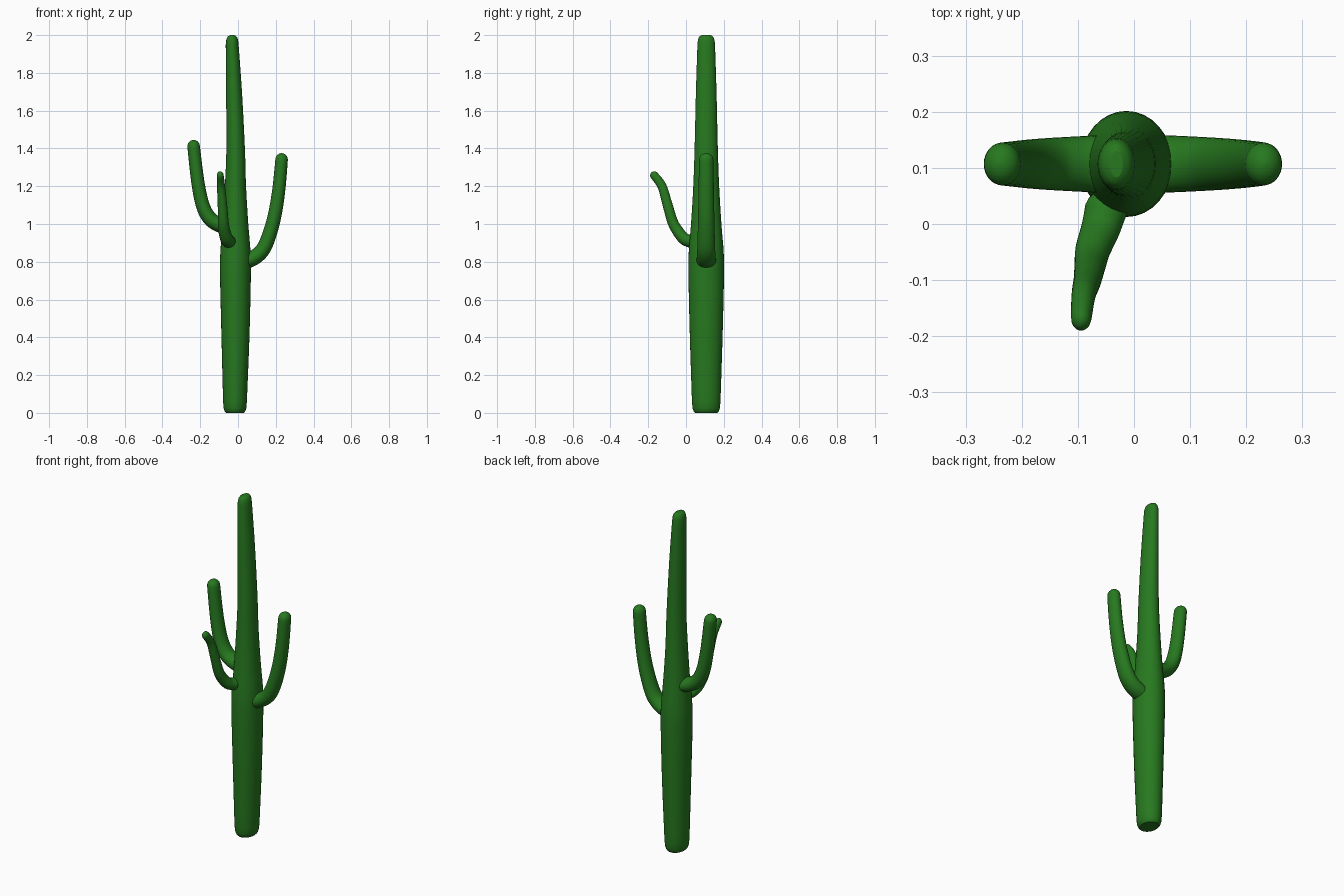
import bpy, bmesh, math
from mathutils import Vector

if "Cube" in bpy.data.objects:
    bpy.data.objects.remove(bpy.data.objects["Cube"])

green = bpy.data.materials.new("cactus_green")
green.diffuse_color = (0.02, 0.19, 0.014, 1)
green.use_nodes = True
green.node_tree.nodes["Principled BSDF"].inputs["Base Color"].default_value = green.diffuse_color
SIDES = 32


def catmull(a, b, c, d, t):
    return 0.5 * (2 * b + (c - a) * t + (2 * a - 5 * b + 4 * c - d) * t * t
                  + (3 * b - a - 3 * c + d) * t ** 3)


def smooth_path(pts, steps):
    out = []
    p = [pts[0]] + pts + [pts[-1]]
    for i in range(len(pts) - 1):
        for s in range(steps):
            out.append(catmull(*p[i:i + 4], s / steps))
    return out + [pts[-1]]


def add_loft(name, rings):
    # Each ring is (centre, first radius vector, second radius vector)
    bm = bmesh.new()
    loops = []
    for c, u, v in rings:
        loops.append([bm.verts.new(c + u * math.cos(2 * math.pi * k / SIDES)
                                   + v * math.sin(2 * math.pi * k / SIDES)) for k in range(SIDES)])
    for a, b in zip(loops, loops[1:]):
        for k in range(SIDES):
            n = (k + 1) % SIDES
            bm.faces.new((a[k], a[n], b[n], b[k]))
    bm.faces.new(loops[0][::-1])
    bm.faces.new(loops[-1])
    bmesh.ops.recalc_face_normals(bm, faces=bm.faces)
    for f in bm.faces:
        f.smooth = len(f.verts) == 4
    mesh = bpy.data.meshes.new(name)
    bm.to_mesh(mesh)
    bm.free()
    mesh.materials.append(green)
    bpy.context.collection.objects.link(bpy.data.objects.new(name, mesh))


def add_arm(name, pts, lateral, r_in, r_side):
    # Tapering sweep with rounded ends; radii run from root to tip
    path = smooth_path([Vector(p) for p in pts], 5)
    lat = Vector(lateral)
    n = len(path) - 1
    rings = []
    for i, c in enumerate(path):
        t = i / n
        tan = (path[min(i + 1, n)] - path[max(i - 1, 0)]).normalized()
        side = (lat - tan * lat.dot(tan)).normalized()
        u = tan.cross(side) * (r_in[0] + (r_in[1] - r_in[0]) * t)
        v = side * (r_side[0] + (r_side[1] - r_side[0]) * t)
        rings.append((c, u, v))
        if i in (0, n):
            sign = -1 if i == 0 else 1
            cap = [(c + tan * sign * u.length * math.sin(a), u * math.cos(a), v * math.cos(a))
                   for a in (math.radians(d) for d in (20, 40, 60, 75, 87))]
            rings = cap[::-1] + rings if i == 0 else rings + cap
    add_loft(name, rings)


# Trunk: height, centre x, half width, half depth
Y = 0.107
body = [Vector(p) for p in (
    (0.06, -0.016, 0.063), (0.4, -0.0135, 0.074), (0.72, -0.0135, 0.0815),
    (0.85, -0.0135, 0.08), (1.0, -0.0135, 0.068), (1.2, -0.0135, 0.056),
    (1.4, -0.0125, 0.049), (1.7, -0.021, 0.042), (1.95, -0.031, 0.034))]
profile = [(0, -0.016, 0.046), (0.008, -0.016, 0.054), (0.025, -0.016, 0.06)]
profile += [tuple(p) for p in smooth_path(body, 4)]
profile += [(1.97, -0.031, 0.032), (1.985, -0.031, 0.028), (1.995, -0.031, 0.021), (2.0, -0.031, 0.011)]
add_loft("trunk", [(Vector((x, Y, z)), Vector((r, 0, 0)), Vector((0, r + 0.0125, 0)))
                   for z, x, r in profile])

# Side arms
add_arm("right_arm", [(0.04, Y, 0.803), (0.09, Y, 0.825), (0.135, Y, 0.87), (0.17, Y, 0.955),
                      (0.197, Y, 1.06), (0.217, Y, 1.19), (0.231, Y, 1.342)],
        (0, 1, 0), (0.042, 0.033), (0.052, 0.038))
add_arm("left_arm", [(-0.05, Y, 0.985), (-0.1, Y, 0.997), (-0.15, Y, 1.03), (-0.187, Y, 1.1),
                     (-0.213, Y, 1.225), (-0.235, Y, 1.412)],
        (0, 1, 0), (0.042, 0.033), (0.052, 0.038))

# Front arm
add_arm("front_arm", [(-0.05, 0.025, 0.908), (-0.06, -0.01, 0.922), (-0.073, -0.045, 0.965),
                      (-0.078, -0.072, 1.015), (-0.083, -0.1, 1.11), (-0.09, -0.127, 1.2),
                      (-0.094, -0.168, 1.257)],
        (1, 0, 0), (0.034, 0.022), (0.038, 0.018))
